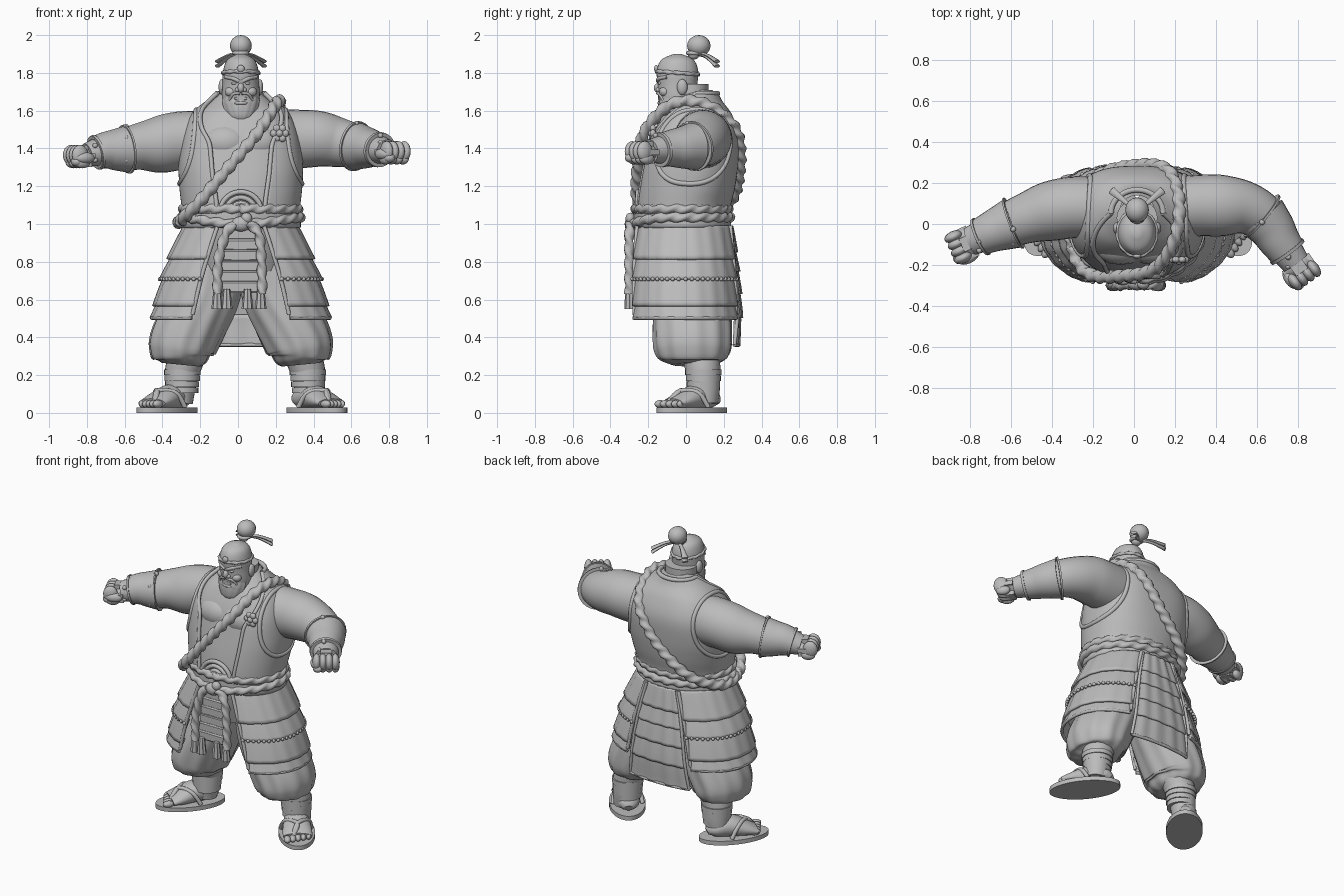
import bpy, bmesh, math
from mathutils import Vector, Matrix
from math import sin, cos, pi, radians

if "Cube" in bpy.data.objects:
    bpy.data.objects.remove(bpy.data.objects["Cube"])
clay = bpy.data.materials.new("clay_grey")
clay.use_nodes = True
clay.diffuse_color = (.5, .5, .5, 1)
clay.node_tree.nodes["Principled BSDF"].inputs["Base Color"].default_value = (.5, .5, .5, 1)
X, Y, Z = Vector((1, 0, 0)), Vector((0, 1, 0)), Vector((0, 0, 1))
MID = .015  # the body's middle line


def finish(name, bm, thick=0):
    bmesh.ops.recalc_face_normals(bm, faces=bm.faces)
    mesh = bpy.data.meshes.new(name)
    bm.to_mesh(mesh)
    bm.free()
    mesh.materials.append(clay)
    mesh.shade_smooth()
    mesh.set_sharp_from_angle(angle=radians(45))
    obj = bpy.data.objects.new(name, mesh)
    bpy.context.collection.objects.link(obj)
    if thick:
        mod = obj.modifiers.new("thickness", "SOLIDIFY")
        mod.thickness, mod.offset = thick, 0
    return obj


def spline(rows, t, closed=False):
    count = len(rows)
    i = min(int(t), count - 1 if closed else count - 2)
    f = t - i
    pick = lambda k: rows[k % count] if closed else rows[max(0, min(count - 1, k))]
    return [b + f * (c - a) / 2 + f * f * (a - 2.5 * b + 2 * c - d / 2) + f ** 3 * (3 * b - a - 3 * c + d) / 2
            for a, b, c, d in zip(pick(i - 1), pick(i), pick(i + 1), pick(i + 2))]


def grid(bm, verts, wrap_u, wrap_v):
    rows, cols = len(verts), len(verts[0])
    for i in range(rows if wrap_u else rows - 1):
        for j in range(cols if wrap_v else cols - 1):
            k, m = (i + 1) % rows, (j + 1) % cols
            bm.faces.new((verts[i][j], verts[i][m], verts[k][m], verts[k][j]))


def tube(name, rows, ref, sides=24, steps=5, closed=False, lobes=0, twist=0, depth=0):
    """Skin rings (x, y, z, radius along ref, radius across) with optional twisted lobes."""
    bm, verts, run = bmesh.new(), [], 0
    total = (len(rows) if closed else len(rows) - 1) * steps
    path = [spline(rows, i / steps, closed) for i in range(total if closed else total + 1)]
    spots = [Vector(p[:3]) for p in path]
    for i, p in enumerate(path):
        after = spots[(i + 1) % len(spots)] if closed else spots[min(i + 1, total)]
        along = (after - spots[i - 1 if closed else max(i - 1, 0)]).normalized()
        u = (ref - along * ref.dot(along)).normalized()
        v = along.cross(u)
        run += (spots[i] - spots[i - 1]).length if i else 0
        ring = []
        for j in range(sides):
            a = 2 * pi * j / sides
            swell = 1 + depth * cos(lobes * a + twist * run)
            ring.append(bm.verts.new(spots[i] + (u * cos(a) * p[3] + v * sin(a) * p[4]) * swell))
        verts.append(ring)
    grid(bm, verts, closed, True)
    if not closed:
        bm.faces.new(verts[0])
        bm.faces.new(verts[-1])
    return finish(name, bm)


def cord(name, points, r, ref, **kw):
    return tube(name, [(*p, r, r) for p in points], ref, kw.pop("sides", 10), **kw)


def rope(name, points, r, ref, closed=False, steps=24, pitch=90):
    return cord(name, points, r, ref, sides=14, steps=steps, closed=closed, lobes=2, twist=pitch, depth=.2)


def balls(name, items):
    bm = bmesh.new()
    for loc, size in items:
        size = size if isinstance(size, tuple) else (size,) * 3
        bmesh.ops.create_uvsphere(bm, u_segments=16, v_segments=10, radius=1,
                                  matrix=Matrix.Translation(loc) @ Matrix.Diagonal((*size, 1)))
    return finish(name, bm)


def box(name, loc, size, soft=.01):
    bm = bmesh.new()
    bmesh.ops.create_cube(bm, size=1, matrix=Matrix.Translation(loc) @ Matrix.Diagonal((*size, 1)))
    bmesh.ops.bevel(bm, geom=bm.edges[:], offset=soft, segments=3, affect="EDGES")
    return finish(name, bm)


def point(rows, t, a, grow=0):
    """Point on a stack of rounded boxes (z, centre y, half width, half depth, roundness); angle zero faces front."""
    z, cy, rx, ry, e = spline(rows, t)
    soft = lambda v: math.copysign(abs(v) ** e, v)
    return Vector((MID + (rx + grow) * soft(sin(a)), cy - (ry + grow) * soft(cos(a)), z))


def shell(name, rows, t0, t1, start, end, grow, thick, ripple=0, flare=0, cols=48, steps=8):
    """Open sheet on the stack; start and end give the edge angles for each t."""
    bm, verts = bmesh.new(), []
    for i in range(steps + 1):
        t = t0 + (t1 - t0) * i / steps
        a0, a1 = start(t), end(t)
        verts.append([bm.verts.new(point(rows, t, a0 + (a1 - a0) * j / cols,
                      grow + flare * i / steps + ripple * (j // 3 % 2))) for j in range(cols + 1)])
    grid(bm, verts, False, False)
    return finish(name, bm, thick)


# Torso, chest and sleeveless vest
torso = [(.75, .01, .25, .2, 1), (.95, -.015, .29, .23, 1), (1.08, -.02, .288, .23, .95), (1.2, 0, .3, .235, .87),
         (1.33, .022, .303, .23, .77), (1.47, .04, .283, .215, .72), (1.58, .045, .235, .17, .8),
         (1.65, .045, .155, .12, 1), (1.71, .06, .085, .08, 1)]
nought, whole = lambda t: 0, lambda t: 2 * pi
shell("torso", torso, 0, 8, nought, whole, 0, 0, steps=40, cols=72)
balls("chest_muscles", [((MID + s * .08, -.1, 1.43), (.14, .1, .1)) for s in (-1, 1)])
gap = lambda t: radians(23 + max(0, t - 4.6) * 22)
shell("vest", torso, 1.8, 7.6, gap, lambda t: 2 * pi - gap(t), .016, .02, steps=28, cols=72)
for side in (-1, 1):
    edge = [point(torso, 1.8 + .58 * k, side * gap(1.8 + .58 * k), .02) for k in range(11)]
    cord("vest_trim", edge, .012, X)
    hole = [point(torso, 4.7 + 1.6 * cos(a), side * (1.62 + .8 * sin(a)), .022) for a in [k * pi / 10 for k in range(20)]]
    cord("armhole_trim", hole, .014, X, closed=True)
cord("vest_collar", [point(torso, 7.6, gap(7.6) + (2 * pi - 2 * gap(7.6)) * k / 10, .02) for k in range(11)], .014, Z)
balls("chest_flower", [((.22 + .03 * cos(k * pi / 3), -.175, 1.48 + .03 * sin(k * pi / 3)), (.02, .016, .02))
                       for k in range(6)] + [((.22, -.18, 1.48), .02)])

# Arms, bracers and fists
arms = {"right": [(-.2, .08, 1.44, .16, .15), (-.31, .08, 1.44, .155, .15), (-.42, .06, 1.42, .15, .145),
                  (-.52, .03, 1.41, .125, .125), (-.6, 0, 1.395, .11, .112), (-.7, -.04, 1.39, .086, .088),
                  (-.8, -.085, 1.365, .062, .07)],
        "left": [(.2, .08, 1.45, .16, .15), (.32, .09, 1.45, .155, .15), (.43, .09, 1.45, .148, .15),
                 (.54, .08, 1.43, .13, .13), (.635, .03, 1.41, .112, .112), (.71, -.08, 1.4, .086, .09),
                 (.79, -.19, 1.385, .062, .07)]}
for side, rows in arms.items():
    s = -1 if side == "right" else 1
    tube(side + "_arm", rows, Z, 28)
    cuff = [spline(rows, t) for t in (3.9, 4.5, 5, 5.5)]
    bigger = lambda p, g: (*p[:3], p[3] + g, p[4] + g)
    tube(side + "_bracer", [bigger(p, .012) for p in cuff], Z, 28)
    for t in (3.9, 5.45):
        tube(side + "_bracer_rim", [bigger(spline(rows, t + d), .019) for d in (-.05, .05)], Z, 28)
    balls(side + "_bracer_studs", [(Vector(p[:3]) + Vector((0, -cos(a) * p[4] * .95, sin(a) * p[3] * 1.1)), .014)
                                   for p in (cuff[0], cuff[3]) for a in (-.5, .5, 1.3)])
    # the fist is shaped pointing along x, then swung into place
    fist = [box("palm", (-.005, 0, 0), (.15, .16, .118), .045)]
    fist.append(balls("fingers", [((.044, -.057 + .038 * k, .005), (.046, .027, .054)) for k in range(4)]
                      + [((.03, -.057 + .038 * k, -.035), (.045, .025, .03)) for k in range(4)]))
    fist.append(balls("thumb", [((.02, -s * .068, -.01), (.055, .028, .03)), ((.06, -s * .05, -.03), (.032, .03, .025))]))
    spot = (-.82, -.095, 1.36) if s < 0 else (.808, -.215, 1.38)
    for obj in fist:
        obj.name = side + "_" + obj.name
        obj.matrix_basis = Matrix.Translation(spot) @ Matrix.Rotation(radians(205 if s < 0 else -55), 4, "Z")

# Head and face
tube("head", [(MID, -.045, z, d, w) for z, d, w in ((1.57, .06, .065), (1.61, .088, .09), (1.67, .102, .1),
     (1.74, .105, .097), (1.81, .11, .094), (1.87, .085, .072), (1.9, .02, .02))], Y, 32)
tube("neck", [(MID, .03, z, .09, .1) for z in (1.55, 1.62, 1.74)], Y)
face = lambda s, x, y, z: (MID + s * x, y, z)
pair = lambda name, x, y, z, size: balls(name, [(face(s, x, y, z), size) for s in (-1, 1)])
pair("ears", .1, -.02, 1.725, (.018, .028, .042))
pair("cheeks", .05, -.112, 1.7, (.035, .03, .028))
pair("eyes", .034, -.136, 1.745, (.015, .013, .009))
for s in (-1, 1):
    cord("eyebrow", [face(s, .008, -.148, 1.755), face(s, .04, -.142, 1.77), face(s, .08, -.1, 1.778)], .011, Z)
    cord("moustache", [face(s, .004, -.15, 1.692), face(s, .04, -.142, 1.688), face(s, .064, -.115, 1.65)], .008, Z)
balls("nose", [(face(0, 0, -.15, 1.72), (.018, .02, .026))] + [(face(s, .018, -.147, 1.71), .013) for s in (-1, 1)])
balls("lower_lip", [(face(0, 0, -.137, 1.64), (.038, .015, .01))])
box("teeth", face(0, 0, -.137, 1.665), (.07, .02, .02), .004)
tube("beard", [(MID, y, z, d, w) for y, z, d, w in ((-.065, 1.66, .075, .1), (-.075, 1.62, .075, .094), (-.09, 1.585, .064, .08),
     (-.105, 1.555, .045, .058), (-.115, 1.535, .02, .025))], Y, 42, lobes=14, depth=.03)

# Headband, topknot and ribbons
band = [(MID + .094 * sin(a), -.045 - .11 * cos(a), 1.8 + .008 * cos(a)) for a in [k * pi / 6 for k in range(12)]]
rope("headband", band, .01, Z, True, 8, 120)
balls("headband_disc", [(face(0, 0, -.157, 1.822), (.02, .012, .02))])
balls("topknot", [((MID, .068, 1.944), (.058, .062, .056)), ((MID, .04, 1.895), (.03, .03, .025))])
cord("topknot_tie", [(MID + .034 * cos(a), .045 + .034 * sin(a), 1.905) for a in [k * pi / 4 for k in range(8)]],
     .011, Z, closed=True)
for s in (-1, 1):
    for drop in (0, .025):
        tube("ribbon", [(MID, .06, 1.9, .01, .01), (MID + s * .06, .11, 1.895 - drop / 2, .008, .012),
                        (MID + s * .125, .165, 1.86 - drop, .009, .02)], Z, 8)

# Shoulder rope, waist sash and belt ropes
sling = [(-.3, -.12, 1.02), (-.22, -.245, 1.1), (-.05, -.255, 1.3), (.1, -.22, 1.48), (.19, -.1, 1.62), (.22, .04, 1.65),
         (.205, .18, 1.59), (.15, .27, 1.48), (.02, .285, 1.3), (-.17, .235, 1.12), (-.3, .07, 1.02)]
rope("shoulder_rope", sling, .03, Vector((.77, 0, -.64)), True, 30, 85)
every = [k * pi / 8 for k in range(16)]
shell("waist_sash", torso, 1.2, 2.2, nought, whole, .016, .02)
for height, grow, sag in ((1.08, .015, 0), (1.035, .025, .035)):
    rope("belt_rope", [(MID + (.29 + grow) * sin(a), -.022 - (.23 + grow) * cos(a), height - sag * max(0, cos(a)) ** 3)
                       for a in every], .024, Z, True, 20, 75)
for r in (.05, .08, .11):
    cord("sash_fold", [(MID + r * cos(a), -.255, 1.06 + r * sin(a)) for a in [pi * k / 6 for k in range(7)]], .014, Y)
balls("belt_knot", [((MID, -.29, 1.0), (.05, .035, .04)), ((MID + .03, -.295, 1.03), (.03, .025, .03))])

# Front apron, braids and tassels
for k in range(6):
    box("apron_row", (MID, -.262 - .003 * k, .945 - .056 * k), (.18 + .012 * k, .022, .06), .008)
for x in (-.105, .125):
    rope("braid", [(MID + x * .3, -.295, 1.0), (MID + x * .75, -.3, .95), (x, -.3, .8), (x * 1.03, -.3, .63)], .024, Y, pitch=80)
for x in (-.11, -.06, .05, .12):
    tube("tassel", [(x, -.3, .655, .016, .016), (x, -.3, .63, .02, .02), (x, -.3, .55, .024, .028)], Y, 24, lobes=8, depth=.12)

# Armoured skirt: two wrapping side panels and one long back panel
skirt = [(.99, -.012, .295, .25, .95), (.85, -.012, .35, .265, .9), (.7, -.01, .405, .28, .9), (.52, -.008, .448, .288, .9),
         (.36, -.01, .48, .275, .9)]
for s in (-1, 1):
    front = lambda t: s * radians(22 + 3 * t)
    rear = lambda t: s * radians(158 - 2 * t)
    for t0, t1 in ((0, 1.25), (1.1, 1.95), (1.8, 2.75), (2.6, 3.1)):
        shell("side_armour", skirt, t0, t1, front, rear, 0, .014, .003, .022)
    balls("skirt_studs", [(point(skirt, 1.95, front(2) + (rear(2) - front(2)) * k / 24, .026), .011) for k in range(25)])
    for end in (front, rear):
        cord("panel_edge", [point(skirt, t / 2, end(t / 2), .016) for t in range(7)], .011, X)
    cord("panel_hem", [point(skirt, 3.1, front(3) + (rear(3) - front(3)) * k / 9, .02) for k in range(10)], .01, Z)
    cord("back_edge", [point(skirt, t / 2, pi + s * radians(20 + t / 2), .014) for t in range(9)], .01, X)
for t0, t1 in ((0, 1), (.9, 1.7), (1.6, 2.4), (2.3, 3.1), (3, 4)):
    shell("back_armour", skirt, t0, t1, lambda t: pi - radians(20 + t), lambda t: pi + radians(20 + t), 0, .014, .005, .012, 24)
cord("back_hem", [point(skirt, 4, pi + radians(8 * k), .014) for k in range(-3, 4)], .01, Z)

# Baggy trousers, wrapped shins, feet and sandals
for side, s, ankle in (("right", -1, .295), ("left", 1, .37)):
    tube(side + "_trouser", [(MID + s * x, .035, z, d, w) for x, z, d, w in (
        (.13, .85, .18, .15), (.17, .65, .19, .17), (.245, .5, .205, .18), (.302, .38, .207, .18),
        (.316, .32, .198, .168), (.316, .28, .17, .14), (.318, .255, .11, .1))], Y, 66, lobes=11, twist=5, depth=.025)
    tube(side + "_shin", [(s * (ankle + x), y, z, r, r) for x, y, z, r in (
        (-.03, .08, .32, .1), (0, .09, .22, .092), (.01, .1, .13, .08), (.015, .1, .05, .07))], Y)
    for k in range(4):
        tube(side + "_shin_wrap", [(s * ankle, .092, .12 + .032 * k + d, .085 + .004 * k, .085 + .004 * k)
                                   for d in (-.015, 0, .015)], Vector((0, 1, .15)))
    # the foot is shaped pointing forward, then turned outward
    parts = [tube("sandal", [(0, 0, z, .22, .112) for z in (0, .014, .028)], Y, 40, 2),
             tube("foot", [(0, y, z, h, w) for y, z, h, w in ((.17, .06, .02, .03), (.13, .075, .05, .065), (.04, .085, .068, .077),
                  (-.06, .065, .05, .09), (-.13, .05, .026, .09))], Z),
             balls("toes", [((s * (-.065 + .033 * k), -.16 + .011 * k, .047), (.022 - .0015 * k, .035, .021)) for k in range(5)])]
    for end in (-1, 1):
        parts.append(cord("strap", [(end * .092, .04, .03), (end * .07, -.01, .105), (0, -.08, .115), (-s * .03, -.14, .05)], .013, Z))
    for obj in parts:
        obj.name = side + "_" + obj.name
        obj.matrix_basis = Matrix.Translation((-.377 if s < 0 else .417, .03, 0)) @ Matrix.Rotation(s * radians(38), 4, "Z")
